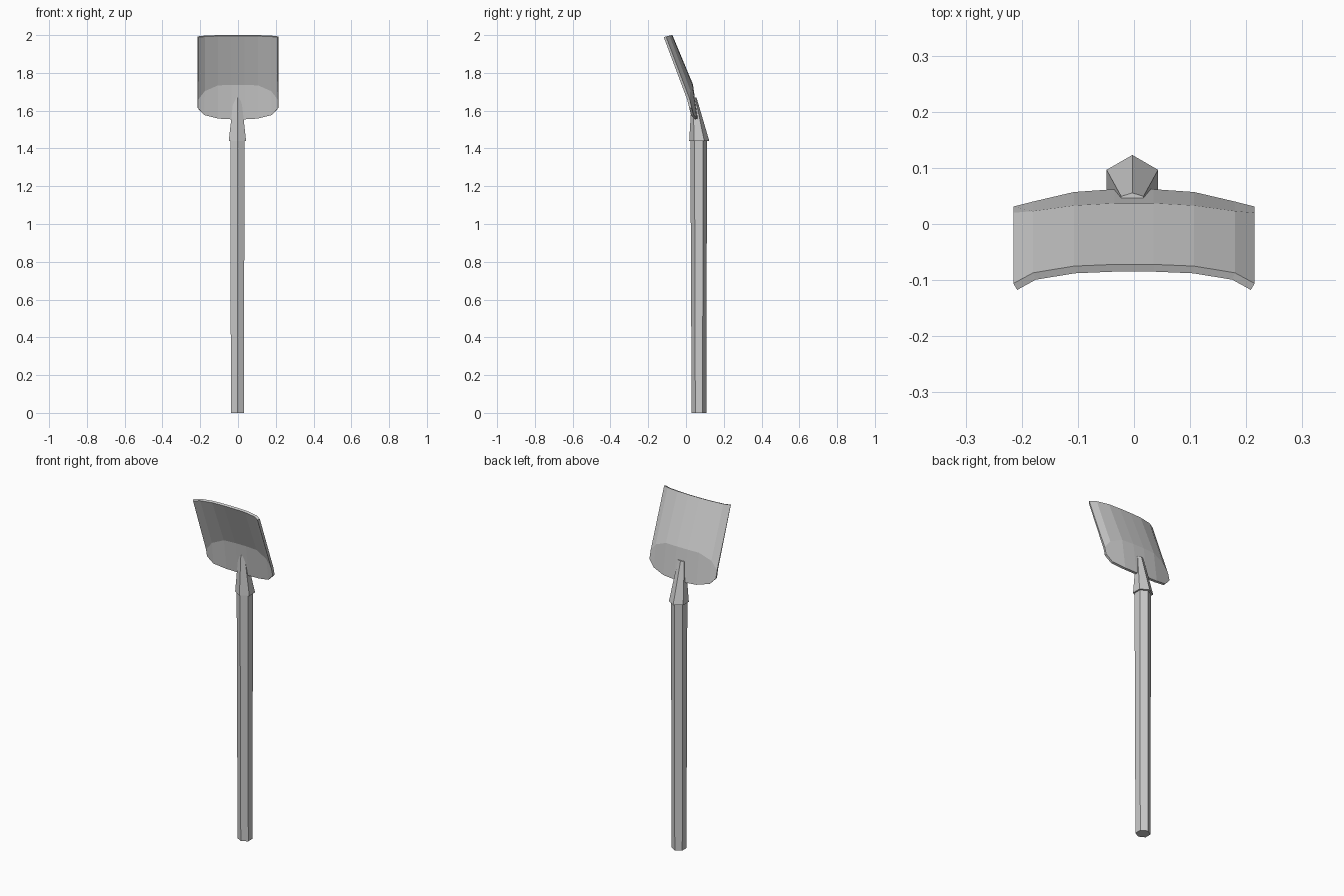
import bpy
import bmesh
from math import sin, cos, pi

default = bpy.data.objects.get("Cube")
if default:
    bpy.data.objects.remove(default)

grey = bpy.data.materials.new("plain_grey")
grey.use_nodes = True
colour = (0.6, 0.6, 0.6, 1)
grey.diffuse_color = colour
grey.node_tree.nodes["Principled BSDF"].inputs["Base Color"].default_value = colour


def finish(name, bm):
    mesh = bpy.data.meshes.new(name)
    bm.to_mesh(mesh)
    bm.free()
    mesh.materials.append(grey)
    obj = bpy.data.objects.new(name, mesh)
    bpy.context.collection.objects.link(obj)
    return obj


def hex_prism(name, sections):
    """Six-sided loft through (centre y, z, x radius, y radius) sections."""
    bm = bmesh.new()
    rings = []
    for cy, z, rx, ry in sections:
        angles = [pi / 2 + i * pi / 3 for i in range(6)]
        rings.append([bm.verts.new((-0.003 + rx * cos(a), cy + ry * sin(a), z))
                      for a in angles])
    for low, high in zip(rings, rings[1:]):
        for i in range(6):
            j = (i + 1) % 6
            bm.faces.new((low[i], low[j], high[j], high[i]))
    bm.faces.new(rings[0][::-1])
    bm.faces.new(rings[-1])
    return finish(name, bm)


# Handle and the socket that tapers into the blade
hex_prism("handle", [(0.069, 0, 0.04, 0.039), (0.067, 1.45, 0.043, 0.044)])
hex_prism("socket", [(0.07, 1.44, 0.053, 0.053), (0.043, 1.67, 0.023, 0.0125)])

# Blade: half columns of (x, bottom yz, bend yz, top yz), mirrored across x
half = [
    (0.035, (0.062, 1.556), (0.037, 1.739), (-0.072, 2.0)),
    (0.107, (0.057, 1.560), (0.033, 1.738), (-0.075, 2.0)),
    (0.180, (0.040, 1.578), (0.023, 1.707), (-0.087, 1.997)),
    (0.215, (0.031, 1.615), (0.020, 1.660), (-0.106, 1.993)),
]
columns = [(-x, *rows) for x, *rows in reversed(half)] + half
bm = bmesh.new()
grid = [[bm.verts.new((x, y, z)) for y, z in rows] for x, *rows in columns]
for a, b in zip(grid, grid[1:]):
    for r in range(2):
        bm.faces.new((a[r], a[r + 1], b[r + 1], b[r]))
blade = finish("blade", bm)
thickness = blade.modifiers.new("thickness", 'SOLIDIFY')
thickness.thickness = 0.014
thickness.offset = -1
